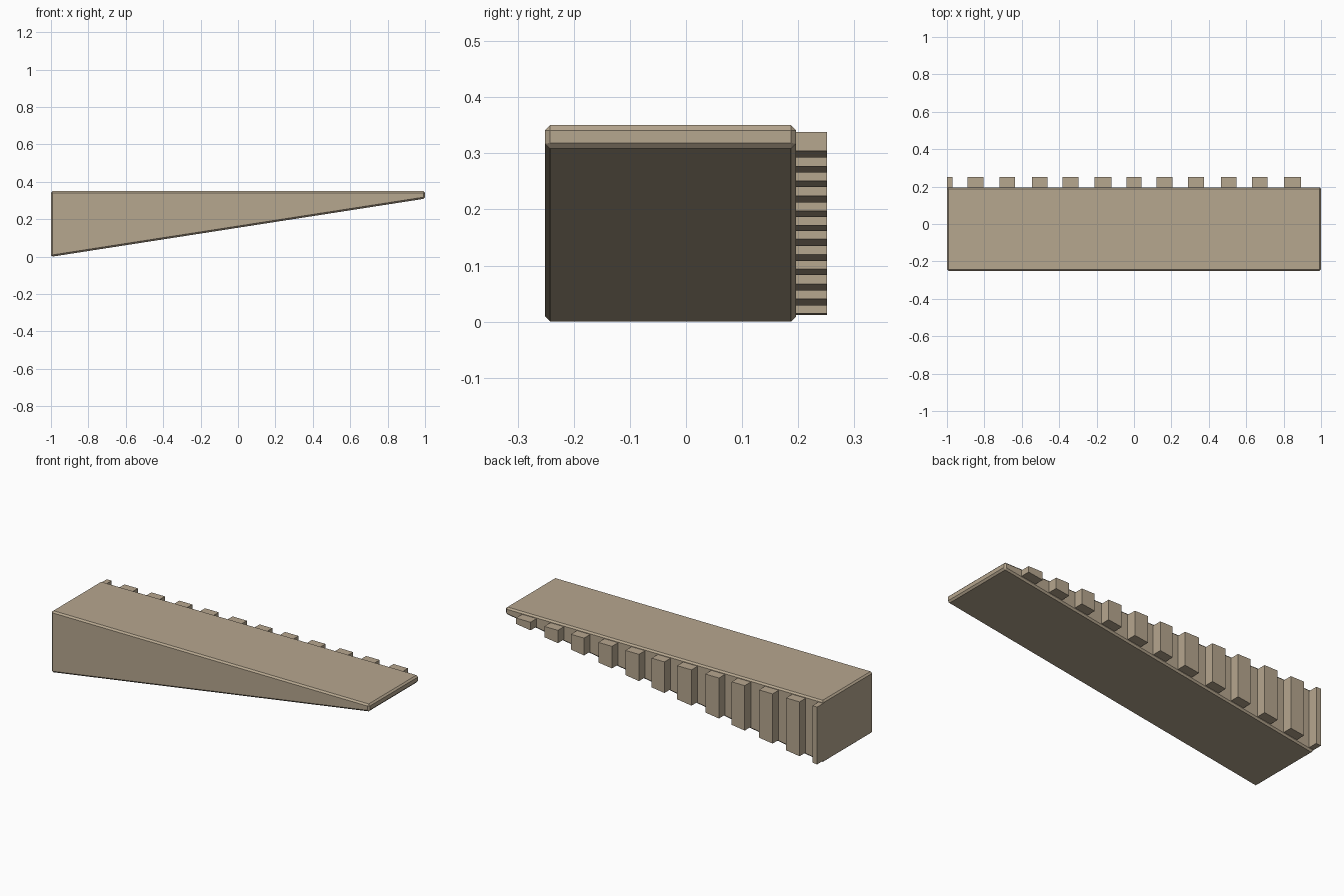
import bpy

if "Cube" in bpy.data.objects:
    bpy.data.objects.remove(bpy.data.objects["Cube"])

stone = bpy.data.materials.new("warm_stone")
stone.diffuse_color = (0.47, 0.385, 0.275, 1)
stone.use_nodes = True
stone.node_tree.nodes["Principled BSDF"].inputs["Base Color"].default_value = stone.diffuse_color

X0, X1, TOP = -1.0, 1.0, 0.35


def under(x):
    """Height of the sloping underside at x."""
    return -0.0015 + (x - X0) / (X1 - X0) * 0.311


def prism(name, profile, y0, y1):
    """Extrude an x-z outline (counter-clockwise seen from the front) along y."""
    n = len(profile)
    verts = [(x, y, z) for y in (y0, y1) for x, z in profile]
    faces = [tuple(range(n)), tuple(range(2 * n - 1, n - 1, -1))]
    faces += [(i, i + n, (i + 1) % n + n, (i + 1) % n) for i in range(n)]
    mesh = bpy.data.meshes.new(name)
    mesh.from_pydata(verts, [], faces)
    mesh.materials.append(stone)
    obj = bpy.data.objects.new(name, mesh)
    bpy.context.collection.objects.link(obj)
    return obj


# Wedge-shaped main block with small chamfers
block = prism("wedge_block", [(X0, under(X0)), (X1, under(X1)), (X1, TOP), (X0, TOP)],
              -0.251, 0.196)
bevel = block.modifiers.new("chamfer", 'BEVEL')
bevel.width = 0.009
bevel.segments = 1
bevel.limit_method = 'ANGLE'

# Row of teeth along the back, following the sloping underside
teeth = [(-1.0, -0.97), (-0.89, -0.805), (-0.72, -0.635), (-0.545, -0.463),
         (-0.383, -0.297), (-0.21, -0.12), (-0.04, 0.04), (0.12, 0.205),
         (0.29, 0.375), (0.465, 0.548), (0.63, 0.715), (0.802, 0.893)]
for i, (a, b) in enumerate(teeth):
    prism(f"back_tooth_{i + 1}", [(a, under(a) + 0.0135), (b, under(b) + 0.0115),
                                  (b, 0.338), (a, 0.338)], 0.185, 0.251)
